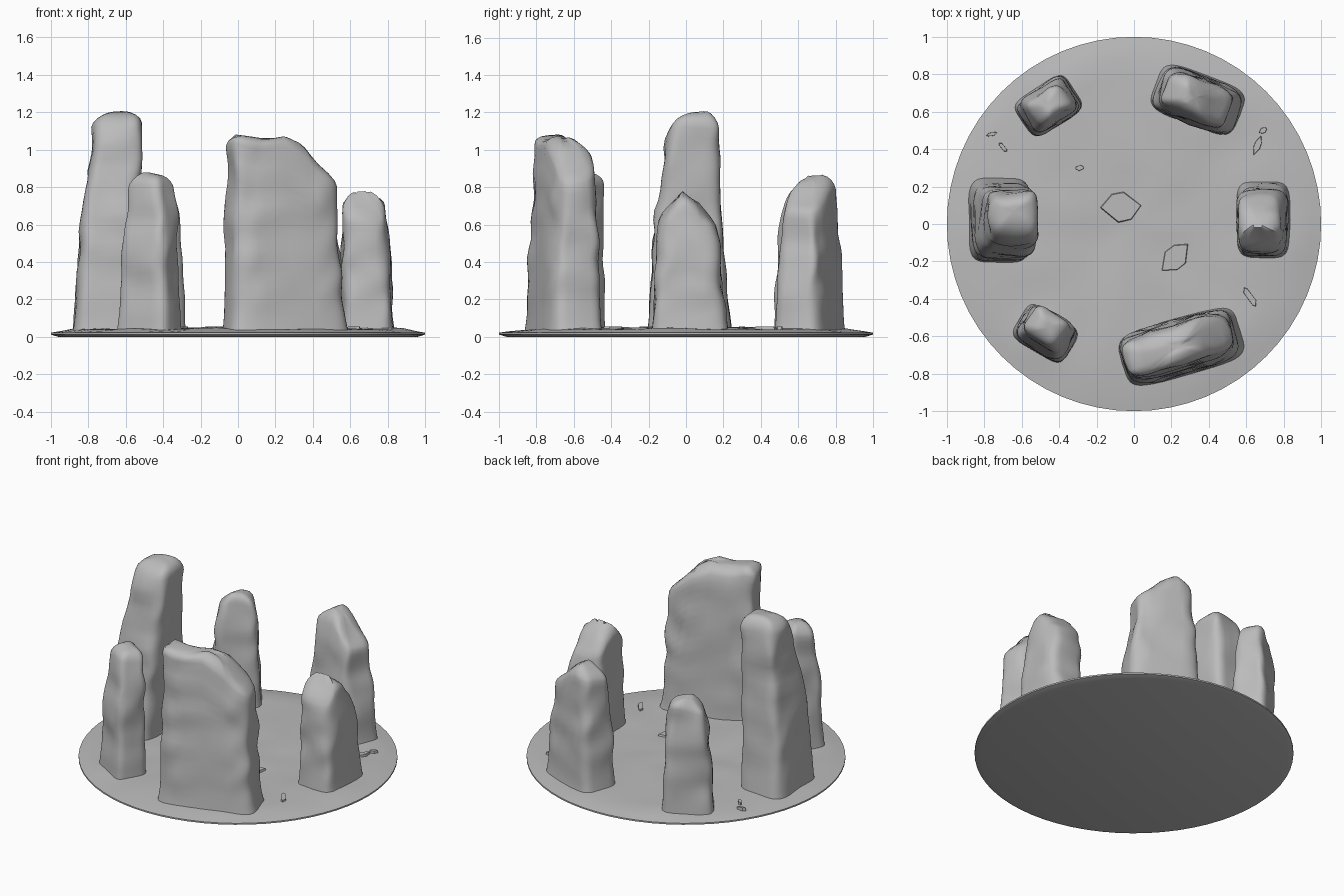
import bpy, bmesh, math
from mathutils import Vector, noise

if "Cube" in bpy.data.objects:
    bpy.data.objects.remove(bpy.data.objects["Cube"])

stone_mat = bpy.data.materials.new("stone grey")
stone_mat.diffuse_color = (0.5, 0.5, 0.5, 1)
stone_mat.use_nodes = True
stone_mat.node_tree.nodes["Principled BSDF"].inputs["Base Color"].default_value = stone_mat.diffuse_color


def finish(name, bm, angle=50):
    bmesh.ops.recalc_face_normals(bm, faces=bm.faces)
    me = bpy.data.meshes.new(name)
    bm.to_mesh(me)
    bm.free()
    me.materials.append(stone_mat)
    ob = bpy.data.objects.new(name, me)
    bpy.context.collection.objects.link(ob)
    bpy.ops.object.select_all(action='DESELECT')
    ob.select_set(True)
    bpy.context.view_layer.objects.active = ob
    bpy.ops.object.shade_smooth_by_angle(angle=math.radians(angle))
    return ob


def interp(pts, v):
    """Piecewise linear lookup; every entry is (key, a, b, ...)."""
    if v <= pts[0][0]:
        return pts[0][1:]
    for p, q in zip(pts, pts[1:]):
        if v <= q[0]:
            f = (v - p[0]) / (q[0] - p[0])
            return [a + (b - a) * f for a, b in zip(p[1:], q[1:])]
    return pts[-1][1:]


def skin(bm, rings):
    n = len(rings[0])
    for a, b in zip(rings, rings[1:]):
        for i in range(n):
            j = (i + 1) % n
            bm.faces.new((a[i], a[j], b[j], b[i]))


def stone(name, angle, levels, height, axis=0, dome=0.08, rough=0.016, n=44):
    """Lofted rounded block. levels: (height fraction, x, y, half length, half width).
    height: (coordinate along axis, top z) outline of the broken crest."""
    bm = bmesh.new()
    ca, sa = math.cos(math.radians(angle)), math.sin(math.radians(angle))
    steps = [(i / 20 * (1 - dome), 1.0) for i in range(21)]
    for k in (18, 36, 54, 70, 82):
        a = math.radians(k)
        steps.append((1 - dome + dome * math.sin(a), math.cos(a) ** 0.75))
    rings = []
    for t, s in steps:
        cx, cy, hx, hy = interp(levels, t)
        ring = []
        for i in range(n):
            a = 2 * math.pi * i / n
            c, d = math.cos(a), math.sin(a)
            u = math.copysign(abs(c) ** 0.42, c) * hx * s
            v = math.copysign(abs(d) ** 0.42, d) * hy * s
            x, y = cx + u * ca - v * sa, cy + u * sa + v * ca
            z = 0.02 + t * (interp(height, (x, y)[axis])[0] - 0.02)
            p = Vector((x, y, z))
            w = noise.noise_vector(p * 6.5) * rough * min(1, 0.2 + 2 * t)
            # foot flares softly into the ground
            flare = 1 + 0.05 * math.exp(-z * 18)
            p = Vector((cx + (x - cx) * flare, cy + (y - cy) * flare, z))
            ring.append(bm.verts.new(p + Vector((w.x * 1.4, w.y * 1.4, w.z * t))))
        rings.append(ring)
    skin(bm, rings)
    bm.faces.new(rings[0])
    top = rings[-1]
    mid = bm.verts.new(sum((v.co for v in top), Vector()) / n)
    for i in range(n):
        bm.faces.new((top[i], top[(i + 1) % n], mid))
    return finish(name, bm)


# Ground disc with a gently raised, uneven floor
bm = bmesh.new()
seg = 64
rings = []
for r, z, bump in ((0.96, 0.004, 0), (1.0, 0.012, 0), (1.0, 0.022, 0), (0.95, 0.03, .004), (0.88, 0.04, .012),
                   (0.78, 0.044, .014), (0.66, 0.045, .014), (0.53, 0.046, .014), (0.4, 0.046, .014),
                   (0.28, 0.046, .014), (0.16, 0.046, .014), (0.06, 0.046, .014)):
    ring = []
    for i in range(seg):
        a = 2 * math.pi * i / seg
        x, y = r * math.cos(a), r * math.sin(a)
        ring.append(bm.verts.new((x, y, z + bump * noise.noise(Vector((x, y, 0)) * 4))))
    rings.append(ring)
skin(bm, rings)
bm.faces.new(rings[0])
bm.faces.new(rings[-1])
for v in bm.verts:
    if v.co.z < 0.006:
        v.co.z = 0.0
finish("ground_disc", bm)

# Standing stones
stone("left_tall_stone", 0,
      [(0, -.72, .02, .16, .22), (.4, -.69, .01, .16, .19), (.7, -.66, .02, .14, .155),
       (.85, -.65, .03, .13, .14), (1, -.635, .06, .12, .11)], [(0, 1.21)])
stone("front_left_stone", -31,
      [(0, -.475, -.585, .155, .11), (.5, -.47, -.58, .14, .10), (.85, -.46, -.56, .12, .085),
       (1, -.455, -.55, .105, .075)], [(-.6, .87), (-.5, .89), (-.35, .86)])
stone("front_slab", 16,
      [(0, .255, -.655, .32, .15), (.25, .245, -.655, .305, .142), (.7, .24, -.65, .295, .125),
       (1, .235, -.655, .29, .10)],
      [(-.06, 1.08), (-.02, 1.11), (.08, 1.07), (.14, 1.055), (.25, 1.075), (.32, 1.04), (.38, .98),
       (.45, .91), (.52, .86), (.6, .74)], dome=0.06)
stone("right_stone", 0,
      [(0, .69, .025, .14, .20), (.5, .69, .015, .13, .18), (.8, .68, .01, .12, .16),
       (1, .67, 0, .11, .14)],
      [(-.2, .56), (-.12, .68), (-.03, .78), (.06, .72), (.1, .67), (.2, .6)], axis=1)
stone("back_right_stone", -21,
      [(0, .34, .665, .235, .135), (.45, .34, .66, .215, .125), (.8, .335, .665, .19, .11),
       (1, .33, .67, .17, .085)],
      [(.15, .83), (.28, .865), (.36, .83), (.43, .76), (.55, .68)])
stone("back_left_stone", 33,
      [(0, -.455, .63, .16, .115), (.5, -.455, .63, .145, .105), (.85, -.45, .635, .12, .09),
       (1, -.45, .64, .10, .075)], [(-.55, .76), (-.45, .80), (-.35, .79)])

# Loose flat rubble on the floor: x, y, length, width, angle
for k, (x, y, l, w, a) in enumerate(((.66, .42, .11, .035, 70), (.69, .50, .05, .03, 20),
                                     (-.76, .48, .06, .02, 10), (-.70, .41, .06, .025, -50),
                                     (.62, -.39, .12, .04, -55), (-.29, .30, .05, .03, 20),
                                     (-.07, .09, .22, .16, 8), (.22, -.18, .2, .12, 40))):
    bm = bmesh.new()
    a = math.radians(a)
    lo, hi = [], []
    for i in range(6):
        b = math.pi * i / 3 + .3 * math.sin(i * 2 + k)
        for ring, z, s in ((lo, .025, .55), (hi, .056, .48)):
            u, v = l * s * math.cos(b), w * s * math.sin(b)
            ring.append(bm.verts.new((x + u * math.cos(a) - v * math.sin(a),
                                      y + u * math.sin(a) + v * math.cos(a), z)))
    skin(bm, [lo, hi])
    bm.faces.new(lo)
    bm.faces.new(hi)
    finish(f"rubble_{k + 1}", bm, 30)
